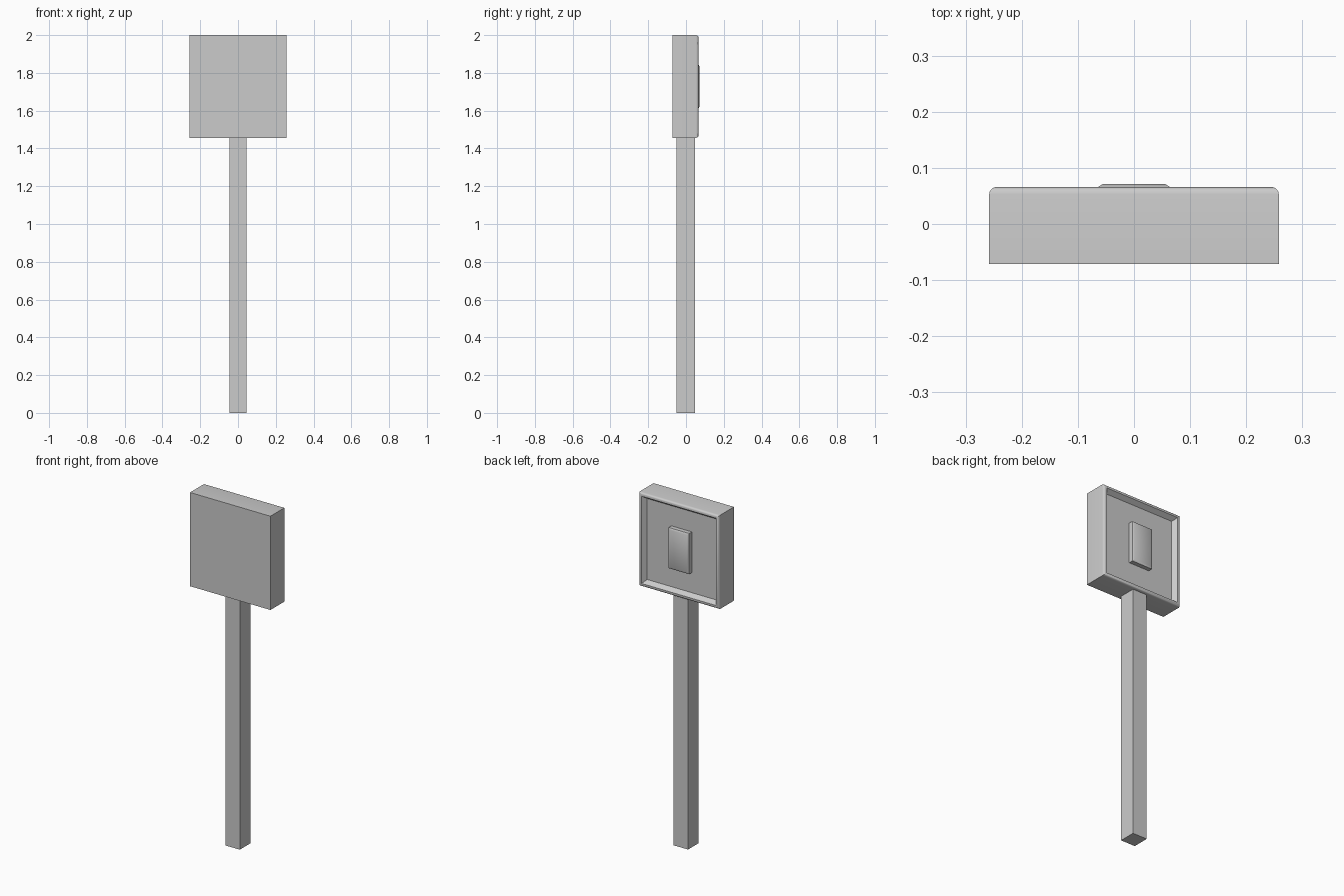
import bpy, bmesh, math

if "Cube" in bpy.data.objects:
    bpy.data.objects.remove(bpy.data.objects["Cube"])


def loft(name, hx, z0, z1, rings):
    """Loft rectangular rings along y; each ring is (inset, y)."""
    bm = bmesh.new()
    loops = []
    for i, y in rings:
        x, lo, hi = hx - i, z0 + i, z1 - i
        loops.append([bm.verts.new((px, y, pz)) for px, pz in
                      ((-x, lo), (x, lo), (x, hi), (-x, hi))])
    for a, b in zip(loops, loops[1:]):
        for k in range(4):
            n = (k + 1) % 4
            bm.faces.new((a[k], a[n], b[n], b[k]))
    bm.faces.new(loops[0])
    bm.faces.new(loops[-1])
    bmesh.ops.recalc_face_normals(bm, faces=bm.faces)
    mesh = bpy.data.meshes.new(name)
    bm.to_mesh(mesh)
    bm.free()
    obj = bpy.data.objects.new(name, mesh)
    bpy.context.collection.objects.link(obj)
    bpy.ops.object.select_all(action='DESELECT')
    obj.select_set(True)
    bpy.context.view_layer.objects.active = obj
    bpy.ops.object.shade_smooth_by_angle(angle=math.radians(32))
    return obj


# Square post
loft("post", 0.046, 0, 1.456, [(0, -0.049), (0, 0.047)])

# Sign box: flat front, rounded back rim, sloped recess to a back panel
r, back = 0.013, 0.066
fillet = [(r - r * math.cos(t), back - r + r * math.sin(t))
          for t in (math.radians(22.5 * k) for k in range(5))]
loft("sign_box", 0.258, 1.456, 2.0,
     [(0, -0.071)] + fillet + [(0.019, back), (0.037, 0.04)])

# Raised plate with chamfered edges on the back panel
loft("back_plate", 0.066, 1.61, 1.846,
     [(0, 0.038), (0, 0.065), (0.01, 0.071)])
